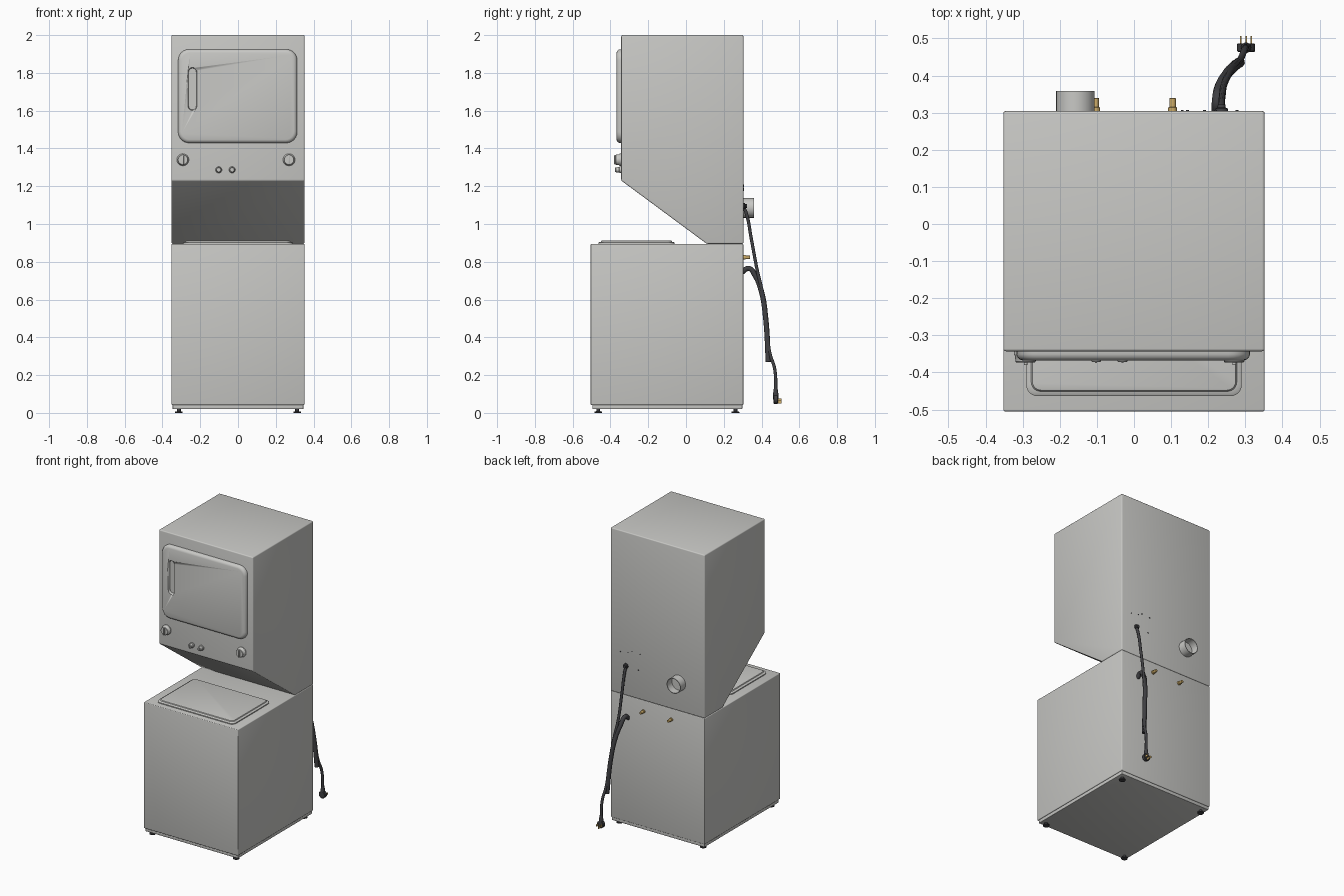
import bpy, bmesh, math

cube = bpy.data.objects.get("Cube")
if cube:
    bpy.data.objects.remove(cube, do_unlink=True)


def material(name, color):
    m = bpy.data.materials.new(name)
    m.use_nodes = True
    m.diffuse_color = (*color, 1)
    m.node_tree.nodes["Principled BSDF"].inputs["Base Color"].default_value = (*color, 1)
    return m


GREY = material("light grey enamel", (0.58, 0.58, 0.56))
DARK = material("dark rubber", (0.05, 0.05, 0.055))
BRASS = material("brass", (0.62, 0.42, 0.14))


def activate(ob):
    bpy.ops.object.select_all(action='DESELECT')
    ob.select_set(True)
    bpy.context.view_layer.objects.active = ob


def finish(name, bm, mat, bevel=0):
    bmesh.ops.recalc_face_normals(bm, faces=bm.faces)
    mesh = bpy.data.meshes.new(name)
    bm.to_mesh(mesh)
    bm.free()
    ob = bpy.data.objects.new(name, mesh)
    bpy.context.collection.objects.link(ob)
    mesh.materials.append(mat)
    activate(ob)
    if bevel:
        mod = ob.modifiers.new("soft edges", 'BEVEL')
        mod.width, mod.segments = bevel, 3
        bpy.ops.object.modifier_apply(modifier=mod.name)
    bpy.ops.object.shade_smooth_by_angle(angle=math.radians(35))
    return ob


def rounded(w, h, r, steps=6):
    """Outline of a rounded rectangle; r = w/2 = h/2 gives a circle."""
    pts = []
    for q, (sx, sy) in enumerate([(1, 1), (-1, 1), (-1, -1), (1, -1)]):
        for i in range(steps + 1):
            a = math.pi / 2 * (q + i / steps)
            pts.append((sx * (w / 2 - r) + r * math.cos(a),
                        sy * (h / 2 - r) + r * math.sin(a)))
    return pts


def loft(name, center, axis, layers, mat):
    """Join rounded outlines (w, h, r, depth) along an axis, capped at both ends."""
    bm = bmesh.new()
    rings = []
    for w, h, r, d in layers:
        ring = []
        for u, v in rounded(w, h, r):
            p = (u, d, v) if axis == 'Y' else (u, v, d)
            ring.append(bm.verts.new([a + b for a, b in zip(center, p)]))
        rings.append(ring)
    for a, b in zip(rings, rings[1:]):
        for i in range(len(a)):
            j = (i + 1) % len(a)
            bm.faces.new((a[i], a[j], b[j], b[i]))
    bm.faces.new(rings[0])
    bm.faces.new(rings[-1])
    bmesh.ops.remove_doubles(bm, verts=bm.verts, dist=0.00001)
    return finish(name, bm, mat)


def turned(name, center, axis, profile, mat):
    return loft(name, center, axis, [(2 * r, 2 * r, r, d) for r, d in profile], mat)


def extruded(name, profile, half, mat, bevel):
    """Side profile of (y, z) points extruded symmetrically across x."""
    bm = bmesh.new()
    face = bm.faces.new([bm.verts.new((-half, y, z)) for y, z in profile])
    ext = bmesh.ops.extrude_face_region(bm, geom=[face])["geom"]
    bmesh.ops.translate(bm, vec=(2 * half, 0, 0),
                        verts=[g for g in ext if isinstance(g, bmesh.types.BMVert)])
    return finish(name, bm, mat, bevel)


def block(name, center, size, mat, bevel=0):
    bm = bmesh.new()
    bmesh.ops.create_cube(bm, size=1)
    for v in bm.verts:
        v.co = [c + a * s for c, a, s in zip(center, v.co, size)]
    return finish(name, bm, mat, bevel)


def tube(name, points, radius, mat):
    curve = bpy.data.curves.new(name, 'CURVE')
    curve.dimensions = '3D'
    curve.bevel_depth, curve.bevel_resolution = radius, 3
    curve.resolution_u, curve.use_fill_caps = 8, True
    spline = curve.splines.new('BEZIER')
    spline.bezier_points.add(len(points) - 1)
    for bp, p in zip(spline.bezier_points, points):
        bp.co = p
        bp.handle_left_type = bp.handle_right_type = 'AUTO'
    curve.materials.append(mat)
    ob = bpy.data.objects.new(name, curve)
    bpy.context.collection.objects.link(ob)
    activate(ob)
    bpy.ops.object.convert(target='MESH')
    bpy.ops.object.shade_smooth_by_angle(angle=math.radians(40))


HALF, FRONT, BACK, SPLIT = 0.352, -0.343, 0.304, 0.895

# Cabinets and plinth
extruded("washer_cabinet", [(-0.505, 0.042), (BACK, 0.042), (BACK, SPLIT), (-0.505, SPLIT)],
         HALF, GREY, 0.005)
extruded("plinth", [(-0.496, 0.02), (0.298, 0.02), (0.298, 0.05), (-0.496, 0.05)],
         HALF - 0.006, GREY, 0.003)
extruded("dryer_cabinet", [(FRONT, 2), (BACK, 2), (BACK, SPLIT), (0.11, SPLIT), (FRONT, 1.23)],
         HALF, GREY, 0.007)

# Levelling feet
for side, sx in (("left", 1), ("right", -1)):
    for end, y in (("front", -0.465), ("back", 0.262)):
        turned(f"{end}_{side}_foot", (sx * 0.313, y, 0), 'Z',
               [(0.02, 0), (0.02, 0.006), (0.01, 0.009), (0.01, 0.022)], DARK)

# Washer lid with a stepped rim
loft("washer_lid", (0, -0.262, SPLIT), 'Z',
     [(0.58, 0.404, 0.03, -0.005), (0.58, 0.404, 0.03, 0.006), (0.572, 0.396, 0.028, 0.009),
      (0.554, 0.378, 0.025, 0.011), (0.548, 0.372, 0.024, 0.016), (0.542, 0.366, 0.022, 0.017)],
     GREY)

# Dryer door with a recessed grip
door = loft("dryer_door", (-0.002, FRONT, 1.677), 'Y',
            [(0.63, 0.496, 0.058, 0.004), (0.63, 0.496, 0.058, -0.008),
             (0.624, 0.49, 0.056, -0.016), (0.612, 0.478, 0.051, -0.022),
             (0.594, 0.46, 0.044, -0.025)], GREY)
cutter = loft("grip_cutter", (-0.241, FRONT, 1.715), 'Y',
              [(0.04, 0.22, 0.02, -0.009), (0.054, 0.234, 0.027, -0.04)], GREY)
cutter.hide_render = True
activate(door)
cut = door.modifiers.new("grip recess", 'BOOLEAN')
cut.object, cut.operation, cut.solver = cutter, 'DIFFERENCE', 'EXACT'
bpy.ops.object.modifier_apply(modifier=cut.name)
bpy.data.objects.remove(cutter, do_unlink=True)

# Control knobs and push buttons
for name, x in (("right_knob", -0.292), ("left_knob", 0.27)):
    turned(name, (x, FRONT, 1.34), 'Y',
           [(0.032, 0.003), (0.032, -0.008), (0.029, -0.012), (0.027, -0.028), (0.025, -0.03)], GREY)
    block(name + "_grip", (x, FRONT - 0.03, 1.34), (0.01, 0.014, 0.05), GREY, 0.002)
for name, x in (("right_button", -0.102), ("left_button", -0.031)):
    turned(name, (x, FRONT, 1.287), 'Y',
           [(0.017, 0.003), (0.017, -0.008), (0.014, -0.011), (0.013, -0.027), (0.011, -0.029)], GREY)
    block(name + "_grip", (x, FRONT - 0.027, 1.287), (0.005, 0.01, 0.022), GREY)

# Exhaust duct, open at the back
turned("exhaust_duct", (-0.158, BACK, 1.085), 'Y',
       [(0.052, -0.01), (0.052, 0.055), (0.048, 0.055), (0.048, 0.004)], GREY)

# Water inlets
for name, x in (("right_inlet", -0.103), ("left_inlet", 0.104)):
    turned(name, (x, BACK, 0.823), 'Y',
           [(0.012, -0.005), (0.012, 0.01), (0.009, 0.011), (0.009, 0.034), (0.007, 0.036)], BRASS)

# Drain hose
tube("drain_hose", [(0.222, 0.298, 0.745), (0.224, 0.332, 0.765), (0.23, 0.367, 0.725),
                    (0.248, 0.4, 0.64), (0.267, 0.422, 0.5), (0.285, 0.436, 0.27)], 0.014, DARK)

# Power cord with strain relief and plug
turned("strain_relief", (0.236, BACK, 1.095), 'Y',
       [(0.017, -0.004), (0.017, 0.007), (0.011, 0.01), (0.01, 0.018)], DARK)
tube("power_cord", [(0.236, 0.3, 1.1), (0.236, 0.318, 1.06), (0.238, 0.346, 0.92),
                    (0.243, 0.376, 0.76), (0.258, 0.408, 0.62), (0.277, 0.43, 0.44),
                    (0.287, 0.443, 0.32), (0.298, 0.47, 0.23), (0.302, 0.475, 0.1)], 0.009, DARK)
turned("plug_neck", (0.302, 0.475, 0), 'Z', [(0.014, 0.07), (0.014, 0.1), (0.01, 0.13)], DARK)
turned("plug_body", (0.302, 0.475, 0.072), 'Y',
       [(0.021, -0.012), (0.024, -0.009), (0.024, 0.01), (0.022, 0.012)], DARK)
for i, (dx, z) in enumerate([(-0.014, 0.07), (0, 0.058), (0.014, 0.07)]):
    block(f"plug_prong_{i + 1}", (0.302 + dx, 0.495, z), (0.004, 0.022, 0.014), BRASS)

# Small screws around the cord entry
for i, (x, z) in enumerate([(0.277, 1.18), (0.22, 1.19), (0.19, 1.205), (0.144, 1.09), (0.13, 1.2)]):
    turned(f"back_screw_{i + 1}", (x, BACK, z), 'Y', [(0.004, -0.003), (0.004, 0.003)], DARK)
